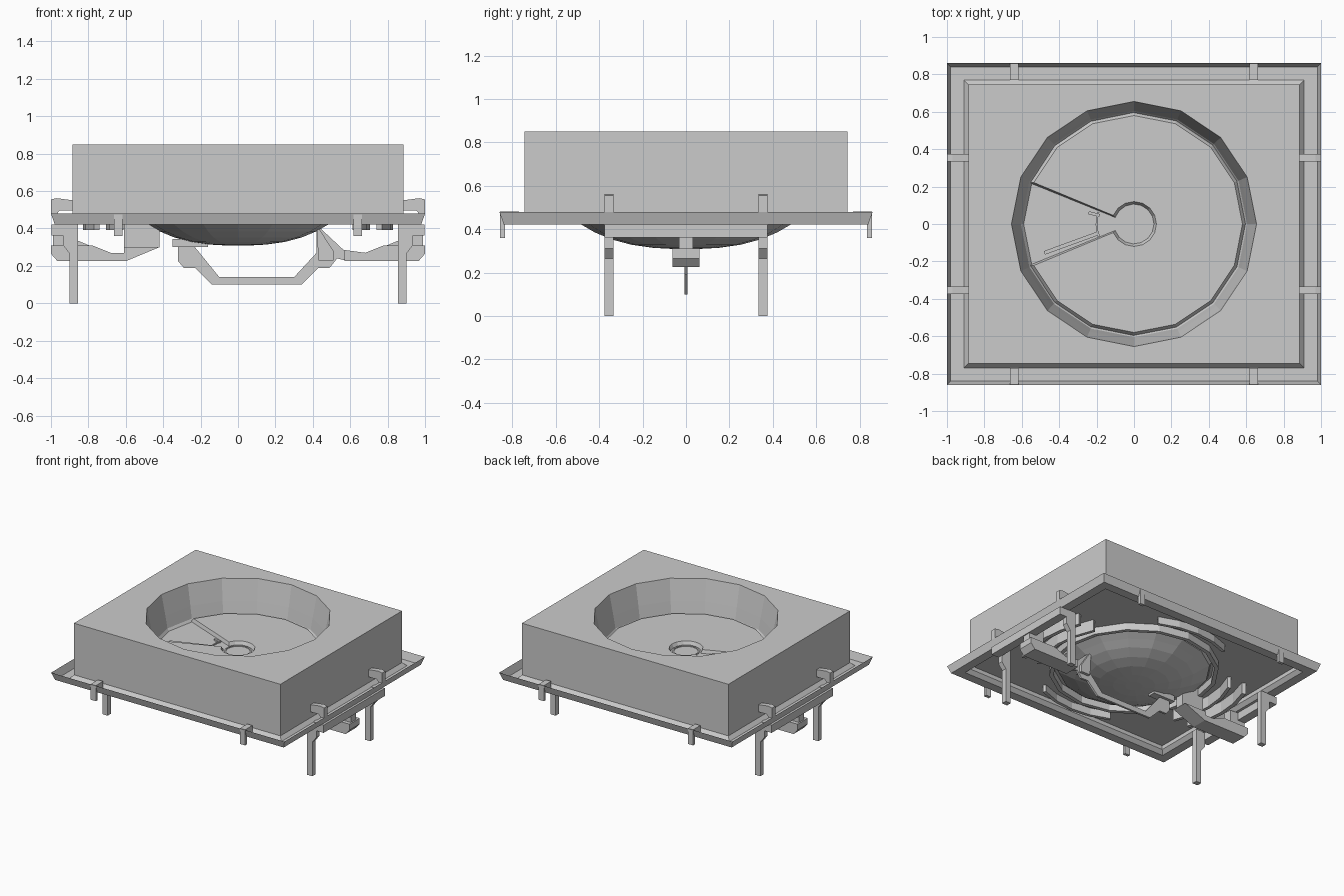
import bpy, bmesh, math

cube = bpy.data.objects.get("Cube")
if cube:
    bpy.data.objects.remove(cube, do_unlink=True)

GREY = (0.6, 0.6, 0.6, 1)
grey = bpy.data.materials.new("plain_grey")
grey.use_nodes = True
grey.diffuse_color = GREY
grey.node_tree.nodes["Principled BSDF"].inputs["Base Color"].default_value = GREY


def finish(name, bm, facing=0):
    """Make an object; facing +1 or -1 turns flat sheets up or down."""
    bmesh.ops.remove_doubles(bm, verts=bm.verts, dist=0.0001)
    bmesh.ops.recalc_face_normals(bm, faces=bm.faces)
    if facing:
        bm.normal_update()
        bmesh.ops.reverse_faces(bm, faces=[f for f in bm.faces if f.normal.z * facing < 0])
    mesh = bpy.data.meshes.new(name)
    bm.to_mesh(mesh)
    bm.free()
    mesh.materials.append(grey)
    obj = bpy.data.objects.new(name, mesh)
    bpy.context.collection.objects.link(obj)
    return obj


def circle(r, z, a0=0, a1=360, steps=16):
    n = steps if a1 - a0 == 360 else steps + 1
    return [(r * math.cos(math.radians(a0 + (a1 - a0) * i / steps)),
             r * math.sin(math.radians(a0 + (a1 - a0) * i / steps)), z) for i in range(n)]


def rectangle(hx, hy, z):
    return [(hx, hy, z), (-hx, hy, z), (-hx, -hy, z), (hx, -hy, z)]


def loft(bm, loops):
    """Join closed loops of equal length with quads."""
    rows = [[bm.verts.new(p) for p in loop] for loop in loops]
    for a, b in zip(rows, rows[1:]):
        for i in range(len(a)):
            j = (i + 1) % len(a)
            bm.faces.new((a[i], a[j], b[j], b[i]))
    return rows


def fill_between(bm, outer, inner):
    """Flat face with a hole."""
    edges = []
    for loop in (outer, inner):
        vs = [bm.verts.new(p) for p in loop]
        edges += [bm.edges.new((vs[i - 1], vs[i])) for i in range(len(vs))]
    bmesh.ops.triangle_fill(bm, use_beauty=True, edges=edges)


def prism(name, points, y0, y1):
    """Solid from an xz outline between two y values."""
    bm = bmesh.new()
    rows = loft(bm, [[(x, y, z) for x, z in points] for y in (y0, y1)])
    bm.faces.new(rows[0])
    bm.faces.new(rows[1])
    return finish(name, bm)


def block(name, x0, x1, y0, y1, z0, z1):
    return prism(name, [(x0, z0), (x1, z0), (x1, z1), (x0, z1)], y0, y1)


def arc_rail(name, r0, r1, z0, z1, a0, a1, steps=4):
    """Curved bar of rectangular section."""
    bm = bmesh.new()
    corners = [circle(r, z, a0, a1, steps) for r, z in ((r0, z0), (r1, z0), (r1, z1), (r0, z1))]
    rows = loft(bm, list(zip(*corners)))
    if a1 - a0 < 360:
        bm.faces.new(rows[0])
        bm.faces.new(rows[-1])
    else:
        for i in range(4):
            j = (i + 1) % 4
            bm.faces.new((rows[-1][i], rows[-1][j], rows[0][j], rows[0][i]))
    return finish(name, bm)


# Housing: box, surrounding tray rim and bowl in one shell
bm = bmesh.new()
sections = [(0, 0.85), (0, 0.45), (0.025, 0.422), (0.095, 0.422), (0.115, 0.48)]
loft(bm, [rectangle(0.885 + d, 0.745 + d, z) for d, z in sections])
fill_between(bm, rectangle(0.885, 0.745, 0.85), circle(0.655, 0.85))
bowl = [(0.655, 0.85), (0.622, 0.69), (0.605, 0.6), (0.59, 0.58), (0.535, 0.45), (0.48, 0.42),
        (0.42, 0.385), (0.34, 0.352), (0.25, 0.328), (0.15, 0.314), (0.06, 0.309)]
rows = loft(bm, [circle(r, z) for r, z in bowl])
bm.faces.new(rows[-1])
finish("housing", bm)

# Recessed underside plate around the bowl
bm = bmesh.new()
fill_between(bm, rectangle(0.885, 0.745, 0.48), circle(0.548, 0.48))
finish("underside_plate", bm, -1)

# Bowl floor with a sunken wedge and round hub recess
bm = bmesh.new()
upper = circle(0.58, 0.61, -157.5, 157.5, 14) + circle(0.12, 0.61, -157.5, 157.5, 14)[::-1]
lower = circle(0.6, 0.582, -158.5, 158.5, 14) + circle(0.106, 0.582, -161, 161, 14)[::-1]
rows = loft(bm, [upper, lower])
bm.faces.new(rows[0])
finish("bowl_floor", bm)
bm = bmesh.new()
bm.faces.new([bm.verts.new(p) for p in circle(0.59, 0.583)])
finish("wedge_floor", bm, 1)
arc_rail("hub_ring", 0.085, 0.095, 0.575, 0.59, 0, 360, 24)
arc_rail("hub_step", 0.195, 0.205, 0.575, 0.592, 162, 200)
pointer = block("pointer_bar", -0.51, -0.2, -0.01, 0.01, 0.575, 0.595)
pointer.rotation_euler.z = math.radians(20)
pointer.location.y = 0.02
tab = block("hub_tab", -0.25, -0.19, -0.008, 0.008, 0.575, 0.595)
tab.rotation_euler.z = math.radians(-14)

# Ring and rails under the plate
arc_rail("lower_ring", 0.57, 0.6, 0.425, 0.482, 0, 360, 16)
for side, angle in (("left", 0), ("back", 90), ("right", 180), ("front", 270)):
    across = angle % 180 == 0
    low = 0.392 if across else 0.425
    arc_rail(side + "_inner_rail", 0.68, 0.705, low, 0.482, angle - 26, angle + 26)
    if across:
        arc_rail(side + "_outer_rail", 0.8, 0.83, low, 0.482, angle - 22, angle + 22)

# Legs, corner clips and edge hooks
LEG = [(0.855, 0), (0.9, 0), (0.9, 0.265), (0.935, 0.31), (0.935, 0.425), (0.855, 0.425)]
CLIP = [(0.88, 0.495), (0.955, 0.495), (0.975, 0.47), (1.0, 0.48), (1.0, 0.555), (0.97, 0.562), (0.88, 0.55)]
for sx, side in ((1, "left"), (-1, "right")):
    for sy, end in ((1, "back"), (-1, "front")):
        tag = f"{end}_{side}_"
        y = sy * 0.355
        prism(tag + "leg", [(sx * x, z) for x, z in LEG], y - 0.02, y + 0.02)
        prism(tag + "clip", [(sx * x, z) for x, z in CLIP], y - 0.02, y + 0.02)
        x = sx * 0.64
        block(tag + "hook", x - 0.022, x + 0.022, sy * 0.77, sy * 0.858, 0.425, 0.481)
        block(tag + "hook_tip", x - 0.022, x + 0.022, sy * 0.835, sy * 0.858, 0.36, 0.47)
    # Beam joining the two legs, with the post that carries the arm
    block(side + "_beam", sx * 0.93, sx * 0.997, -0.375, 0.375, 0.362, 0.422)
    block(side + "_arm_post", sx * 0.86, sx * 0.99, -0.032, 0.032, 0.29, 0.42)

# Hinge arms on both sides
prism("left_arm", [(1.0, 0.31), (1.0, 0.265), (0.965, 0.225), (0.57, 0.225), (0.57, 0.285),
                   (0.68, 0.27), (0.78, 0.31)], -0.062, 0.062)
prism("right_arm", [(-1.0, 0.31), (-1.0, 0.265), (-0.965, 0.225), (-0.6, 0.225), (-0.42, 0.3),
                    (-0.61, 0.3), (-0.61, 0.27), (-0.68, 0.27), (-0.78, 0.31)], -0.062, 0.062)
for sx, side in ((1, "left"), (-1, "right")):
    prism(side + "_arm_gusset", [(sx * 0.7, 0.27), (sx * 0.88, 0.27), (sx * 0.88, 0.345)], -0.03, 0.03)
prism("right_inner_post", [(-0.61, 0.27), (-0.5, 0.27), (-0.42, 0.3), (-0.42, 0.42), (-0.49, 0.48), (-0.61, 0.48)],
      -0.032, 0.032)

# Thin lower link passing under the dish
prism("lower_link", [(-0.32, 0.3), (-0.32, 0.225), (-0.29, 0.19), (-0.23, 0.19), (-0.14, 0.1),
                     (0.34, 0.1), (0.43, 0.19), (0.49, 0.19), (0.53, 0.24), (0.57, 0.23), (0.57, 0.28), (0.42, 0.42),
                     (0.42, 0.27), (0.3, 0.14), (-0.1, 0.14), (-0.23, 0.3)], -0.008, 0.008)
block("dish_bracket", -0.35, -0.16, -0.03, 0.03, 0.3, 0.345)
prism("link_end", [(0.43, 0.228), (0.51, 0.228), (0.51, 0.28), (0.42, 0.42)], -0.03, 0.03)
